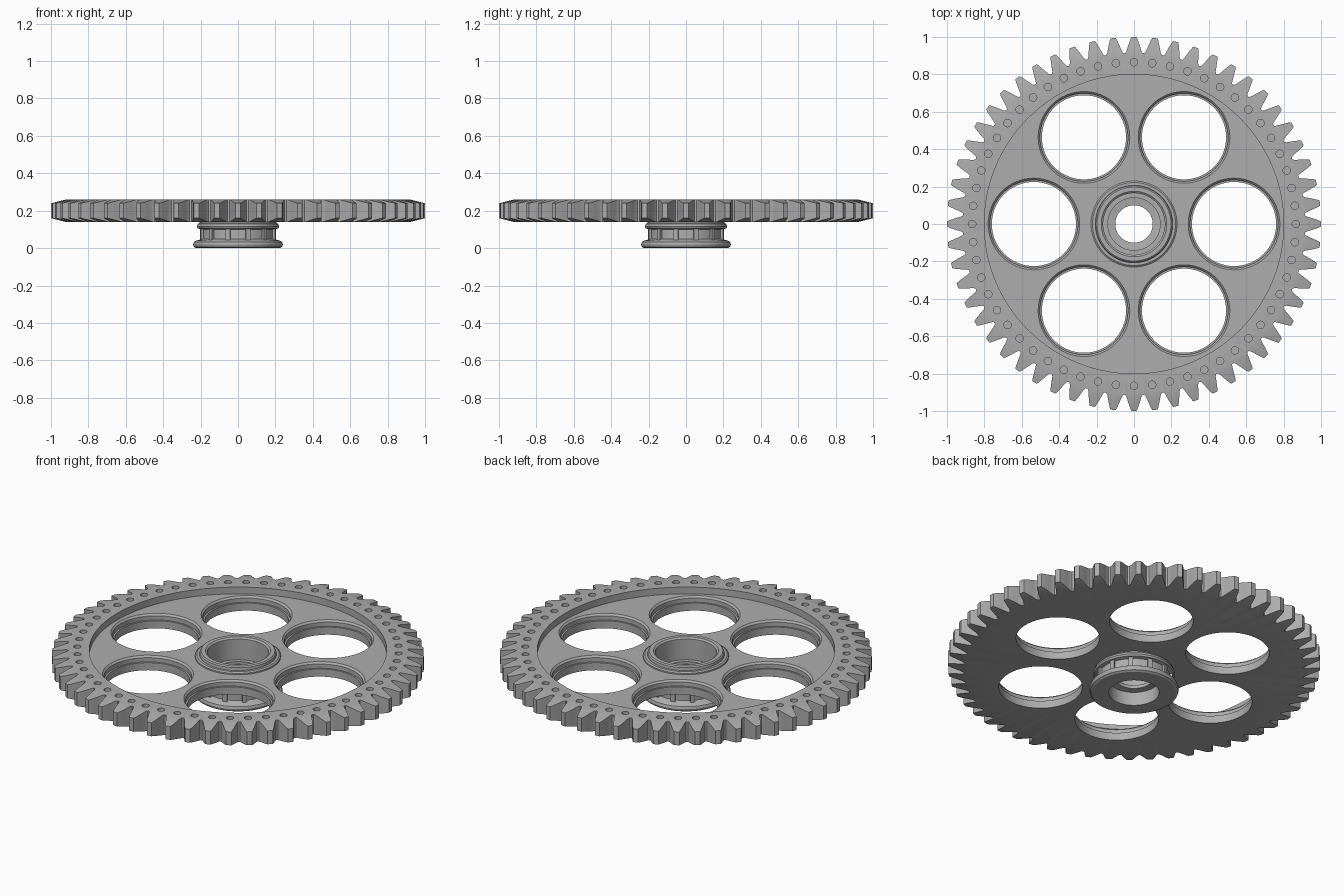
import bpy, bmesh
from math import sin, cos, pi

TEETH = 56
if "Cube" in bpy.data.objects:
    bpy.data.objects.remove(bpy.data.objects["Cube"])

steel = bpy.data.materials.new("grey steel")
steel.use_nodes = True
colour = (0.42, 0.42, 0.42, 1)
steel.diffuse_color = colour
steel.node_tree.nodes["Principled BSDF"].inputs["Base Color"].default_value = colour


def finish(bm, name):
    bmesh.ops.remove_doubles(bm, verts=bm.verts, dist=1e-5)
    bmesh.ops.recalc_face_normals(bm, faces=bm.faces)
    mesh = bpy.data.meshes.new(name)
    bm.to_mesh(mesh)
    bm.free()
    mesh.materials.append(steel)
    ob = bpy.data.objects.new(name, mesh)
    bpy.context.collection.objects.link(ob)
    return ob


def lathe(bm, profile, steps, cx=0, cy=0):
    """Spin a closed (radius, height) outline about a vertical axis."""
    rings = []
    for i in range(steps):
        a = 2 * pi * i / steps
        rings.append([bm.verts.new((cx + r * cos(a), cy + r * sin(a), z)) for r, z in profile])
    n = len(profile)
    for i in range(steps):
        p, q = rings[i], rings[(i + 1) % steps]
        for j in range(n):
            k = (j + 1) % n
            bm.faces.new((p[j], q[j], q[k], p[k]))


def plug(bm, profile, steps, cx, cy):
    """Solid stepped cutter with flat end caps."""
    rings = [[bm.verts.new((cx + r * cos(2 * pi * i / steps), cy + r * sin(2 * pi * i / steps), z))
              for i in range(steps)] for r, z in profile]
    for low, high in zip(rings, rings[1:]):
        for i in range(steps):
            k = (i + 1) % steps
            bm.faces.new((low[i], low[k], high[k], high[i]))
    bm.faces.new(rings[0][::-1])
    bm.faces.new(rings[-1])


def cut(ob, tool, operation):
    mod = ob.modifiers.new("cut", "BOOLEAN")
    mod.operation, mod.object, mod.solver = operation, tool, "EXACT"
    bpy.context.view_layer.objects.active = ob
    bpy.ops.object.modifier_apply(modifier=mod.name)
    bpy.data.objects.remove(tool)


def smooth(ob):
    bpy.ops.object.select_all(action="DESELECT")
    ob.select_set(True)
    bpy.context.view_layer.objects.active = ob
    bpy.ops.object.shade_smooth_by_angle(angle=0.5)


# Dished wheel blank with bevelled rim
bm = bmesh.new()
lathe(bm, [(0.18, 0.14), (0.92, 0.14), (1.02, 0.165), (1.02, 0.235),
           (0.92, 0.26), (0.80, 0.26), (0.80, 0.22), (0.18, 0.22)], 168)
wheel = finish(bm, "toothed_wheel")

# Tooth outline trims the blank
flank = [(0.915, 0.050), (0.925, 0.043), (0.955, 0.032), (0.985, 0.021), (1.0, 0.014)]
tooth = [(r, -a) for r, a in flank] + [(r, a) for r, a in reversed(flank)]
bm = bmesh.new()
outline = [(r, 2 * pi * i / TEETH + a) for i in range(TEETH) for r, a in tooth]
base = bm.faces.new([bm.verts.new((r * cos(a), r * sin(a), 0.1)) for r, a in outline])
extruded = bmesh.ops.extrude_face_region(bm, geom=[base])["geom"]
bmesh.ops.translate(bm, vec=(0, 0, 0.2),
                    verts=[v for v in extruded if isinstance(v, bmesh.types.BMVert)])
cut(wheel, finish(bm, "tooth_cutter"), "INTERSECT")

# Six stepped lightening holes and a ring of small pits
bm = bmesh.new()
for i in range(6):
    a = i * pi / 3
    plug(bm, [(0.225, 0.1), (0.225, 0.185), (0.235, 0.185), (0.235, 0.21), (0.245, 0.22),
              (0.245, 0.3)], 64, 0.535 * cos(a), 0.535 * sin(a))
for i in range(TEETH):
    a = 2 * pi * i / TEETH
    plug(bm, [(0.02, 0.2), (0.02, 0.3)], 16, 0.865 * cos(a), 0.865 * sin(a))
cut(wheel, finish(bm, "hole_cutter"), "DIFFERENCE")
smooth(wheel)

# Hub with stepped bore, top collar and rounded bottom flange
bm = bmesh.new()
lathe(bm, [(0.135, 0), (0.225, 0), (0.236, 0.007), (0.24, 0.02), (0.236, 0.033), (0.225, 0.04),
           (0.205, 0.045), (0.195, 0.05), (0.195, 0.10), (0.215, 0.105), (0.22, 0.115),
           (0.215, 0.13), (0.205, 0.135), (0.205, 0.215), (0.23, 0.218), (0.23, 0.228),
           (0.222, 0.234), (0.207, 0.234), (0.205, 0.25), (0.198, 0.256), (0.175, 0.256),
           (0.165, 0.248), (0.165, 0.125), (0.14, 0.125), (0.14, 0.11), (0.10, 0.105),
           (0.10, 0.085), (0.135, 0.08)], 72)
smooth(finish(bm, "hub"))

# Raised ribs around the hub neck
bm = bmesh.new()
for i in range(12):
    a = 2 * pi * i / 12 + pi / 12
    arc = [a + d for d in (-0.06, 0, 0.06)]
    section = [(0.208, t) for t in arc] + [(0.185, t) for t in reversed(arc)]
    low, high = [[bm.verts.new((r * cos(t), r * sin(t), z)) for r, t in section]
                 for z in (0.04, 0.108)]
    bm.faces.new(low)
    bm.faces.new(high)
    for j in range(len(section)):
        k = (j + 1) % len(section)
        bm.faces.new((low[j], low[k], high[k], high[j]))
smooth(finish(bm, "hub_ribs"))
